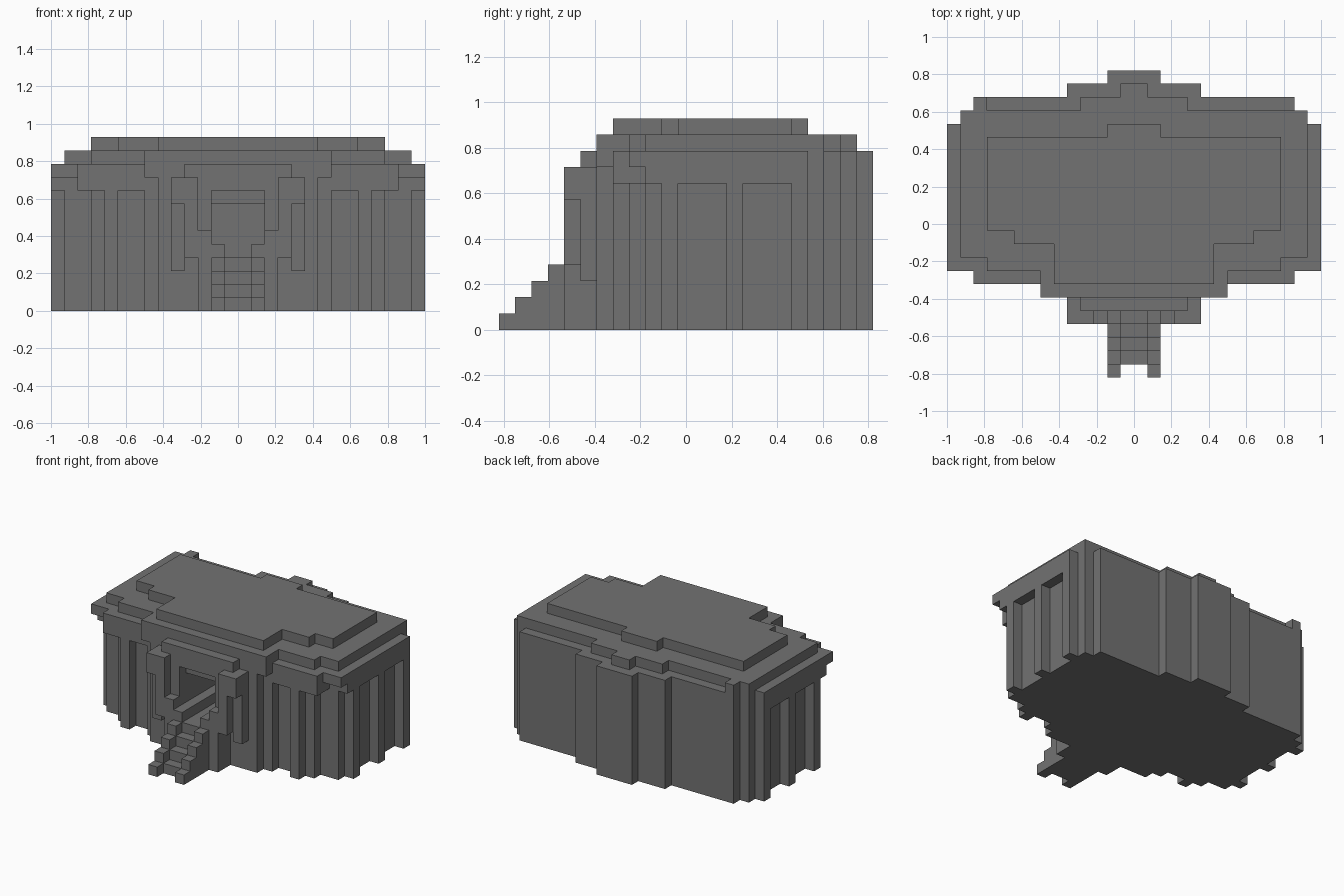
import bpy
import bmesh

U = 1 / 14          # block size
MID = 11.5          # block rows from the front edge to the centre

default = bpy.data.objects.get("Cube")
if default:
    bpy.data.objects.remove(default, do_unlink=True)

stone = bpy.data.materials.new("grey_stone")
stone.use_nodes = True
grey = (0.17, 0.17, 0.17, 1)
stone.diffuse_color = grey
stone.node_tree.nodes["Principled BSDF"].inputs["Base Color"].default_value = grey


def extrude_outline(name, outline, z0, z1):
    """Raise a flat outline, given in blocks, from z0 to z1."""
    bm = bmesh.new()
    verts = [bm.verts.new((x * U, (y - MID) * U, z0 * U)) for x, y in outline]
    face = bm.faces.new(verts)
    raised = bmesh.ops.extrude_face_region(bm, geom=[face])["geom"]
    top = [g for g in raised if isinstance(g, bmesh.types.BMVert)]
    bmesh.ops.translate(bm, verts=top, vec=(0, 0, (z1 - z0) * U))
    bmesh.ops.recalc_face_normals(bm, faces=bm.faces)
    mesh = bpy.data.meshes.new(name)
    bm.to_mesh(mesh)
    bm.free()
    mesh.materials.append(stone)
    obj = bpy.data.objects.new(name, mesh)
    bpy.context.collection.objects.link(obj)
    return obj


def tier(name, z0, z1, front, rows):
    """Symmetric stepped slab; rows are (half width, back edge)."""
    side, y = [], front
    for half, back in rows:
        side += [(half, y), (half, back)]
        y = back
    return extrude_outline(name, side + [(-x, y) for x, y in reversed(side)], z0, z1)


def box(name, x0, x1, y0, y1, z0, z1):
    return extrude_outline(name, [(x0, y0), (x1, y0), (x1, y1), (x0, y1)], z0, z1)


def pair(name, x0, x1, *rest):
    box("left_" + name, x0, x1, *rest)
    box("right_" + name, -x1, -x0, *rest)


# Walls, cornice and roof
back = [(12, 21), (5, 22), (2, 23)]
walls = tier("walls", 0, 9, 6, [(6, 7), (7, 8), (11, 9), (13, 20)] + back)
tier("beam", 9, 10, 6, [(6, 7), (12, 9), (14, 19), (13, 20)] + back)
tier("cornice", 10, 11, 6, [(7, 7), (12, 8), (14, 19), (13, 20)] + back)
tier("lower_roof", 11, 12, 6, [(7, 8), (11, 9), (13, 20), (4, 21), (1, 22)])
tier("upper_roof", 12, 13, 7, [(6, 10), (9, 11), (11, 18), (2, 19)])
box("roof_corner_block", -12, -11, 20, 21, 11, 12)

# Entrance passage through the front wall
cutter = box("passage_cutter", -2, 2, 3, 12, 4, 8)
cutter.hide_render = True
cutter.hide_set(True)
cut = walls.modifiers.new("passage", "BOOLEAN")
cut.object = cutter
cut.operation = "DIFFERENCE"
cut.solver = "EXACT"
pair("passage_curb", 1, 2, 4, 12, 4, 5)
box("door_lintel_gap", -2, 2, 5, 6, 9, 10)

# Columns on the front and both sides
pair("front_column", 9, 10, 7, 8, 0, 9)
pair("inner_front_column", 6, 7, 7, 8, 9, 10)
for row in (10, 14, 18):
    pair("side_column_%d" % row, 13, 14, row, row + 1, 0, 9)

# Porch
box("porch_base", -3, 3, 4, 6, 0, 4)
pair("porch_rail", 2, 3, 4, 5, 4, 6)
pair("porch_wall", 2, 3, 5, 6, 4, 10)
pair("porch_pillar", 3, 4, 4, 6, 4, 10)
pair("pillar_capital", 4, 5, 4, 5, 8, 10)
pair("pillar_bracket", 4, 5, 5, 6, 3, 10)
box("porch_top", -4, 4, 5, 6, 10, 11)

# Stairs between stepped side blocks
for i in range(4):
    pair("stair_side_%d" % (i + 1), 1, 2, i, i + 1, 0, i + 1)
    if i:
        box("stair_%d" % i, -1, 1, i, i + 1, 0, i)
